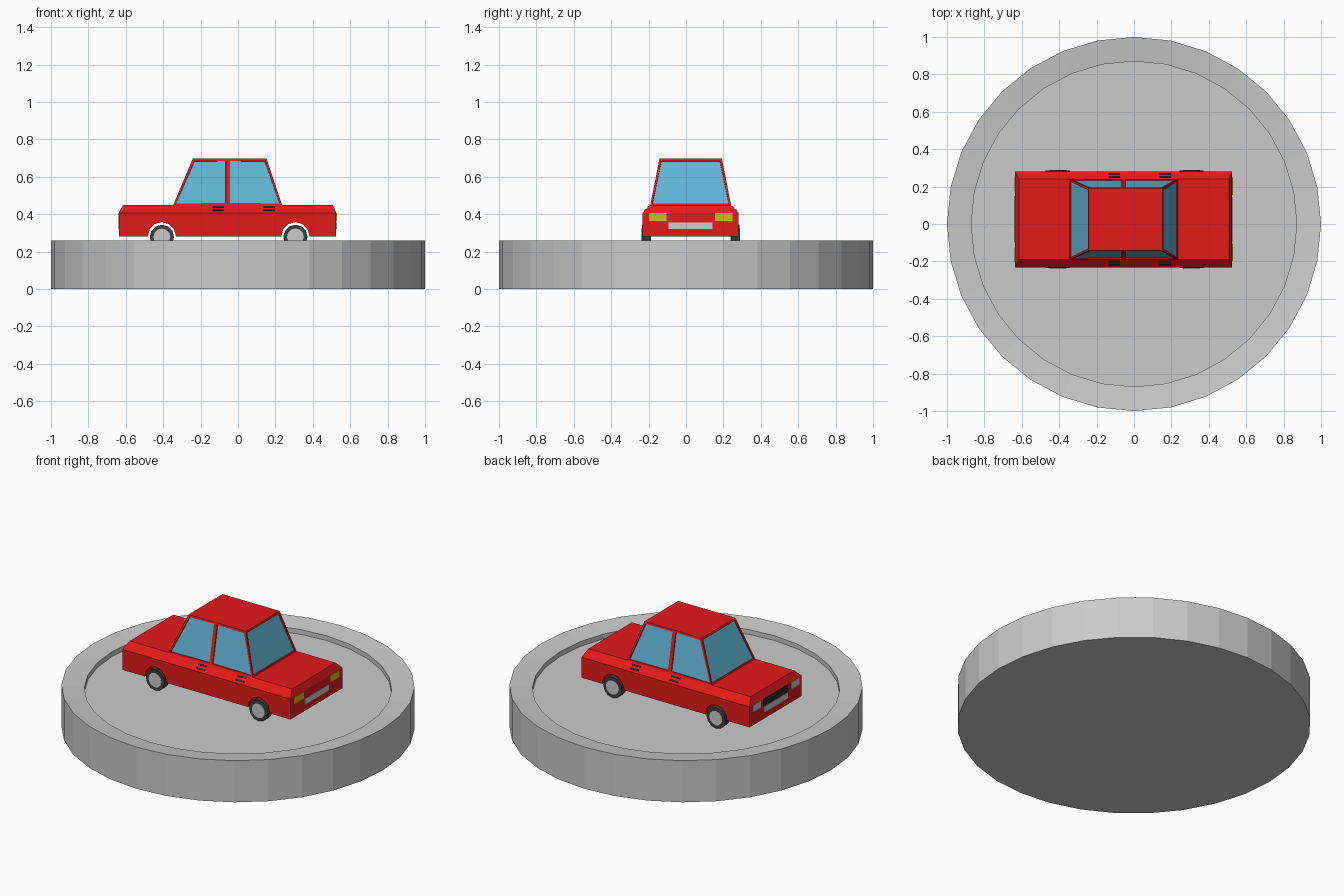
import bpy, bmesh
from math import cos, sin, pi
from mathutils import Matrix

if "Cube" in bpy.data.objects:
    bpy.data.objects.remove(bpy.data.objects["Cube"])

CY = 0.025  # centre line of the car


def material(name, rgb):
    m = bpy.data.materials.new(name)
    m.diffuse_color = (*rgb, 1)
    m.use_nodes = True
    m.node_tree.nodes["Principled BSDF"].inputs["Base Color"].default_value = m.diffuse_color
    return m


RED = material("red paint", (0.78, 0.01, 0.01))
GLASS = material("blue glass", (0.12, 0.47, 0.68))
BLACK = material("black", (0.02, 0.02, 0.02))
RUBBER = material("rubber", (0.05, 0.05, 0.05))
YELLOW = material("yellow lens", (0.65, 0.5, 0.01))


def finish(bm, name, *mats):
    bmesh.ops.recalc_face_normals(bm, faces=bm.faces)
    me = bpy.data.meshes.new(name)
    bm.to_mesh(me)
    bm.free()
    ob = bpy.data.objects.new(name, me)
    bpy.context.collection.objects.link(ob)
    for m in mats:
        me.materials.append(m)
    return ob


def loft(rings):
    """Closed solid through a list of equal-length point rings."""
    bm = bmesh.new()
    vs = [[bm.verts.new(p) for p in r] for r in rings]
    n = len(vs[0])
    for a, b in zip(vs, vs[1:]):
        for i in range(n):
            j = (i + 1) % n
            bm.faces.new((a[i], a[j], b[j], b[i]))
    bm.faces.new(vs[0][::-1])
    bm.faces.new(vs[-1])
    bmesh.ops.recalc_face_normals(bm, faces=bm.faces)
    return bm


def rect(x0, x1, hw, z):
    return [(x0, CY - hw, z), (x1, CY - hw, z), (x1, CY + hw, z), (x0, CY + hw, z)]


def circle(r, z, n=32):
    return [(r * cos(2 * pi * i / n), r * sin(2 * pi * i / n), z) for i in range(n)]


def disc(name, centre, r, depth, *mats, n=12):
    """Cylinder with its axis along y."""
    bm = bmesh.new()
    bmesh.ops.create_cone(bm, cap_ends=True, segments=n, radius1=r, radius2=r, depth=depth,
                          matrix=Matrix.Translation(centre) @ Matrix.Rotation(pi / 2, 4, 'X'))
    return finish(bm, name, *mats)


def box(name, centre, size, *mats, tilt=0):
    bm = bmesh.new()
    mat = (Matrix.Translation(centre) @ Matrix.Rotation(tilt, 4, 'X')
           @ Matrix.Diagonal((*size, 1)))
    bmesh.ops.create_cube(bm, size=1, matrix=mat)
    return finish(bm, name, *mats)


# Round stand with a shallow recess and inward-sloping rim
finish(loft([circle(1, 0), circle(1, 0.26), circle(0.87, 0.243), circle(0.87, 0.213)]), "stand")

# Lower body with sloped shoulders
body = finish(loft([rect(-0.637, 0.525, 0.257, 0.28), rect(-0.637, 0.525, 0.257, 0.408),
                    rect(-0.615, 0.507, 0.215, 0.45)]), "car_body", RED)

# Cabin, split at the door pillar, with inset windows
bm = loft([rect(-0.346, 0.236, 0.216, 0.449), rect(-0.242, 0.153, 0.167, 0.697)])
bmesh.ops.bisect_plane(bm, geom=bm.verts[:] + bm.edges[:] + bm.faces[:],
                       plane_co=(-0.054, 0, 0), plane_no=(1, 0, 0))
bm.normal_update()
windows = [f for f in bm.faces if abs(f.normal.z) < 0.9]
bmesh.ops.inset_individual(bm, faces=windows, thickness=0.016, depth=0)
bmesh.ops.inset_individual(bm, faces=windows, thickness=0.001, depth=-0.006)
for f in windows:
    f.material_index = 1
finish(bm, "cabin", RED, GLASS)

# Wheels, hubs and wheel arches
for end, x in (("front", -0.407), ("rear", 0.307)):
    cutter = disc(end + "_arch_cutter", (x, CY, 0.283), 0.075, 0.7)
    cutter.hide_render = True
    cut = body.modifiers.new(end + "_arch", 'BOOLEAN')
    cut.operation = 'DIFFERENCE'
    cut.object = cutter
    for side, s in (("right", -1), ("left", 1)):
        y = CY + s * 0.238
        disc(f"{end}_{side}_tyre", (x, y, 0.279), 0.065, 0.046, RUBBER)
        disc(f"{end}_{side}_hub", (x, y, 0.279), 0.045, 0.05)

# Door handles: pairs of dark strips on the shoulders
for s in (-1, 1):
    for x in (-0.105, 0.167):
        for z in (0.422, 0.439):
            y = CY + s * (0.257 - (z - 0.408))
            box("door_handle", (x, y, z), (0.06, 0.007, 0.009), BLACK, tilt=s * pi / 4)

# Lamps, number plates and grille
for s in (-1, 1):
    box("rear_lamp", (0.525, CY + s * 0.177, 0.385), (0.006, 0.094, 0.042), YELLOW)
    box("headlamp", (-0.637, CY + s * 0.19, 0.385), (0.006, 0.08, 0.042))
box("grille", (-0.637, CY, 0.382), (0.006, 0.25, 0.045), BLACK)
for end, x in (("front", -0.637), ("rear", 0.525)):
    box(end + "_plate", (x, CY, 0.338), (0.006, 0.236, 0.036))
